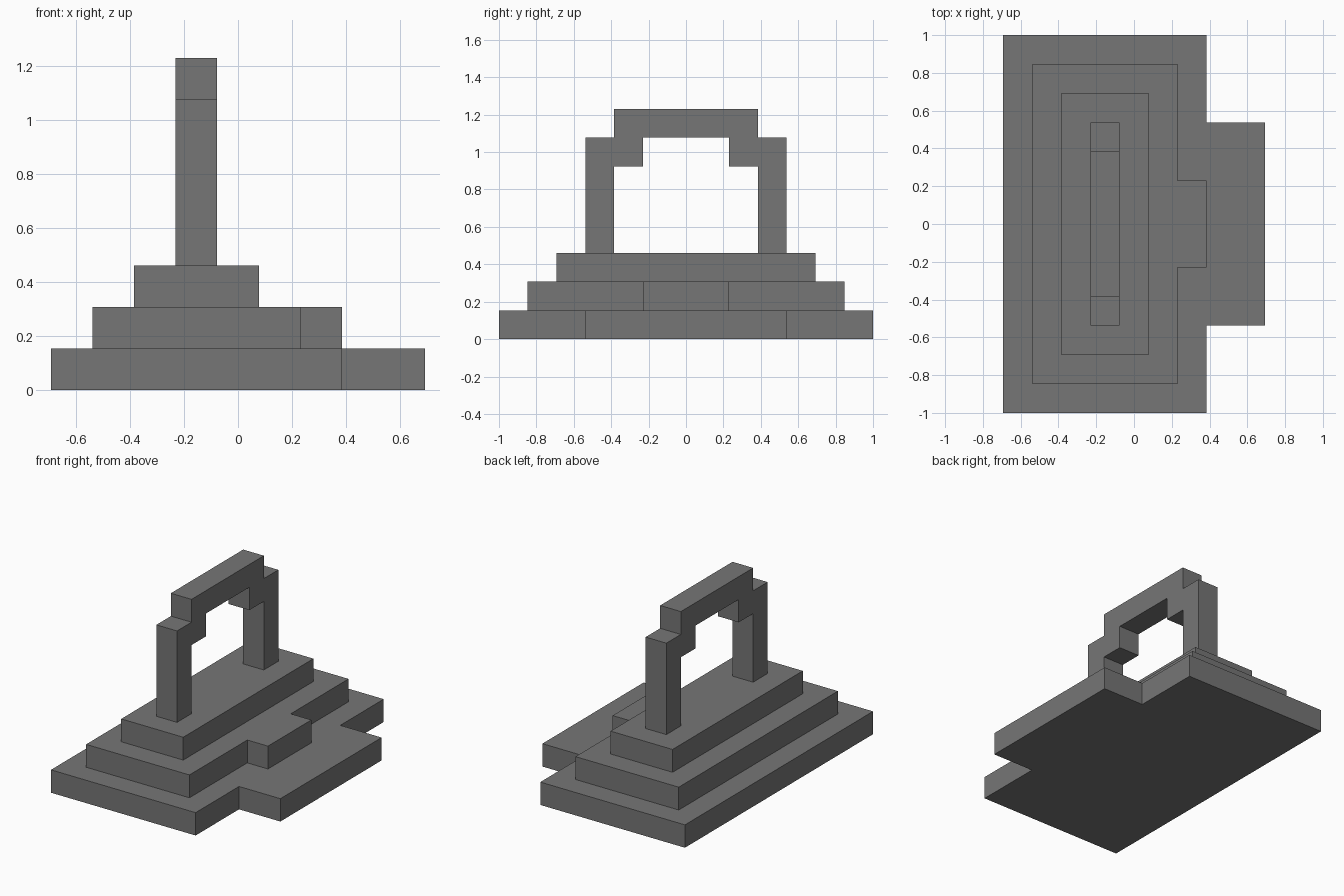
import bpy
import bmesh
from mathutils import Vector

cube = bpy.data.objects.get("Cube")
if cube:
    bpy.data.objects.remove(cube, do_unlink=True)

U = 2 / 13                          # one block of the building grid
ORIGIN = Vector((-4.5, -6.5, 0))    # grid corner, in blocks

stone = bpy.data.materials.new("grey stone")
stone.use_nodes = True
GREY = (0.18, 0.18, 0.18, 1)
stone.diffuse_color = GREY
bsdf = stone.node_tree.nodes["Principled BSDF"]
bsdf.inputs["Base Color"].default_value = GREY
bsdf.inputs["Roughness"].default_value = 0.9


def extrude_outline(name, points, direction):
    """Extrude a flat outline, given in blocks, into a solid part."""
    bm = bmesh.new()
    face = bm.faces.new([bm.verts.new((Vector(p) + ORIGIN) * U) for p in points])
    new = bmesh.ops.extrude_face_region(bm, geom=[face])["geom"]
    verts = [g for g in new if isinstance(g, bmesh.types.BMVert)]
    bmesh.ops.translate(bm, verts=verts, vec=Vector(direction) * U)
    bmesh.ops.recalc_face_normals(bm, faces=bm.faces)
    mesh = bpy.data.meshes.new(name)
    bm.to_mesh(mesh)
    bm.free()
    mesh.materials.append(stone)
    obj = bpy.data.objects.new(name, mesh)
    bpy.context.collection.objects.link(obj)
    return obj


def tier(name, inset, z, tongue=None):
    """Rectangular platform with an optional step (half width, depth) on +x."""
    x0, x1, y0, y1 = inset, 7 - inset, inset, 13 - inset
    pts = [(x0, y1, z), (x0, y0, z), (x1, y0, z)]
    if tongue:
        half, depth = tongue
        a, b, x2 = 6.5 - half, 6.5 + half, x1 + depth
        pts += [(x1, a, z), (x2, a, z), (x2, b, z), (x1, b, z)]
    pts.append((x1, y1, z))
    return extrude_outline(name, pts, (0, 0, 1))


# Stepped platform
tier("base_platform", 0, 0, tongue=(3.5, 2))
tier("middle_platform", 1, 1, tongue=(1.5, 1))
tier("top_platform", 2, 2)

# Stepped arch: half outline as (distance from centre, height), mirrored
half = [(2.5, 3), (3.5, 3), (3.5, 7), (2.5, 7), (2.5, 8)]
inner = [(1.5, 7), (1.5, 6), (2.5, 6)]
right = half
left = [(-d, h) for d, h in reversed(half)]
inner_left = [(-d, h) for d, h in reversed(inner)]
outline = right + left + inner_left + inner
extrude_outline("arch", [(3, 6.5 + d, h) for d, h in outline], (1, 0, 0))
